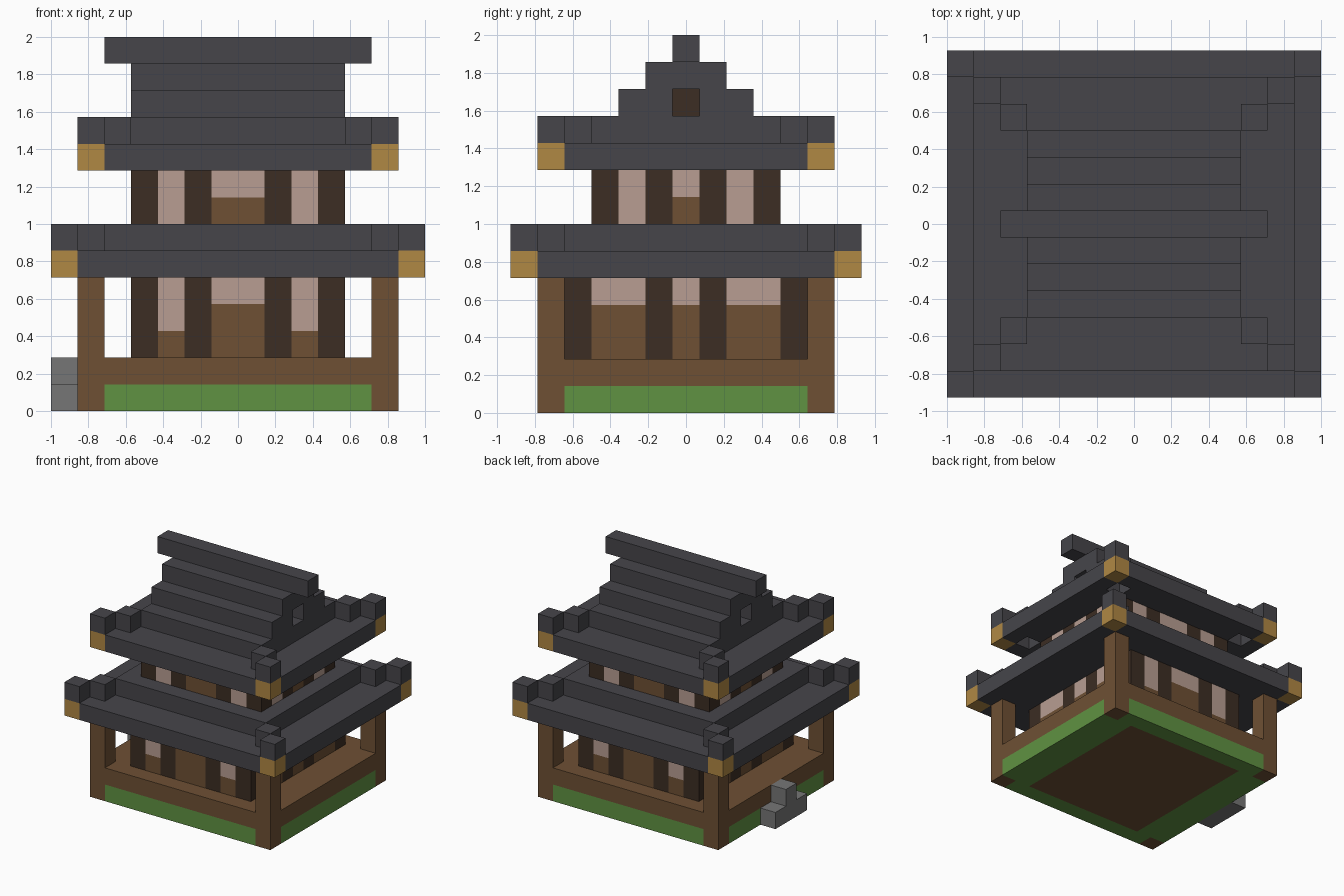
import bpy, bmesh
from mathutils import Matrix, Vector

U = 1 / 7  # size of one block

if "Cube" in bpy.data.objects:
    bpy.data.objects.remove(bpy.data.objects["Cube"], do_unlink=True)


def material(name, rgb):
    lin = [((c / 255 + 0.055) / 1.055) ** 2.4 for c in rgb] + [1]
    m = bpy.data.materials.new(name)
    m.use_nodes = True
    m.diffuse_color = lin
    m.node_tree.nodes["Principled BSDF"].inputs["Base Color"].default_value = lin
    return m


SLATE = material("slate", (70, 69, 74))
GOLD = material("gold", (176, 136, 68))
WOOD = material("wood", (110, 80, 52))
DARK = material("dark_wood", (60, 45, 35))
PLASTER = material("plaster", (184, 158, 146))
GRASS = material("grass", (96, 146, 66))
STONE = material("stone", (118, 118, 118))


def part(name, mat, boxes):
    """One object from blocks given as (x0, x1, y0, y1, z0, z1) in grid units."""
    bm = bmesh.new()
    for x0, x1, y0, y1, z0, z1 in boxes:
        size = Vector((x1 - x0, y1 - y0, z1 - z0)) * U
        mid = Vector((x0 + x1, y0 + y1, z0 + z1)) * U / 2
        bmesh.ops.create_cube(bm, size=1, matrix=Matrix.Translation(mid) @ Matrix.Diagonal(size).to_4x4())
    mesh = bpy.data.meshes.new(name)
    bm.to_mesh(mesh)
    bm.free()
    mesh.materials.append(mat)
    obj = bpy.data.objects.new(name, mesh)
    bpy.context.collection.objects.link(obj)


def slab(x, y, z0, z1):
    """Block centred on the axis, with half sizes x and y."""
    return (-x, x, -y, y, z0, z1)


def mirror(boxes, in_x=True):
    """Repeat blocks on the other side of the y axis, and of the x axis if asked."""
    out = set(boxes)
    if in_x:
        out |= {(-b[1], -b[0], *b[2:]) for b in out}
    out |= {(*b[:2], -b[3], -b[2], *b[4:]) for b in out}
    return sorted(out)


def corners(x, y, z0, z1):
    """Four single-block pillars whose outer corner is at x, y."""
    return mirror([(x - 1, x, y - 1, y, z0, z1)])


def storey(name, x, y, z0, z1, columns_y, front_panels, side_panels):
    """Walls of columns and panels; a panel is (start, end, height of wooden part)."""
    columns = [(c, c + 1, y - 1, y, z0, z1) for c in (1, x - 1)]
    columns += [(x - 1, x, c, c + 1, z0, z1) for c in columns_y]
    part(name + "_columns", DARK, mirror(columns))
    wood, plaster = [], []
    for a, b, h in front_panels:
        wood.append((a, b, y - 1, y, z0, z0 + h))
        plaster.append((a, b, y - 1, y, z0 + h, z1))
    for a, b, h in side_panels:
        wood.append((x - 1, x, a, b, z0, z0 + h))
        plaster.append((x - 1, x, a, b, z0 + h, z1))
    part(name + "_wood_panels", WOOD, mirror([b for b in wood if b[5] > b[4]]))
    part(name + "_plaster_panels", PLASTER, mirror(plaster))


def eaves(name, x, y, z):
    """Roof skirt with gold corner ends, upturned corners and a raised middle."""
    part(name + "_eaves", SLATE, [
        slab(x - 2, y - 1, z, z + 1),
        *mirror([(x - 2, x - 1, 2 - y, y - 2, z, z + 1),
                 (x - 1, x, 1 - y, y - 1, z, z + 1),
                 (x - 2, x - 1, y - 1, y, z, z + 1),
                 (2 - x, x - 2, y - 1, y, z, z + 1)])])
    part(name + "_gold_ends", GOLD, corners(x, y, z, z + 1))
    part(name + "_upturned_corners", SLATE,
         corners(x, y, z + 1, z + 2) + corners(x - 1, y - 1, z + 1, z + 2))
    part(name + "_raised_middle", SLATE, [slab(x - 2, y - 2, z + 1, z + 2)])


# Base with grass border, veranda floor, posts and steps
part("grass_border", GRASS, mirror([(-5, 5, 4.5, 5.5, 0, 1), (4, 6, -4.5, 4.5, 0, 1)]))
part("foundation", WOOD, [slab(4, 4.5, 0, 1)])
part("veranda_floor", WOOD, [slab(6, 5.5, 1, 2)])
part("corner_posts", WOOD, corners(6, 5.5, 0, 1) + corners(6, 5.5, 2, 5))
part("entrance_steps", STONE, [(-7, -6, -1.5, 1.5, 0, 1), (-7, -6, -0.5, 0.5, 1, 2)])

# Two storeys, each under its own eaves
storey("lower_storey", 4, 4.5, 2, 5, (0.5, 3.5),
       [(-1, 1, 2), (2, 3, 1)], [(-0.5, 0.5, 2), (1.5, 3.5, 2)])
eaves("lower_roof", 7, 6.5, 5)
storey("upper_storey", 4, 3.5, 7, 9, (0.5, 2.5),
       [(-1, 1, 1), (2, 3, 0)], [(-0.5, 0.5, 1), (1.5, 2.5, 0)])
eaves("upper_roof", 6, 5.5, 9)

# Stepped gable with recessed openings, and ridge beam
part("gable_lower_step", SLATE, mirror([(-4, 4, 0.5, 2.5, 11, 12)], in_x=False))
part("gable_recess", DARK, [slab(3, 0.5, 11, 12)])
part("gable_upper_step", SLATE, [slab(4, 1.5, 12, 13)])
part("ridge_beam", SLATE, [slab(5, 0.5, 13, 14)])
